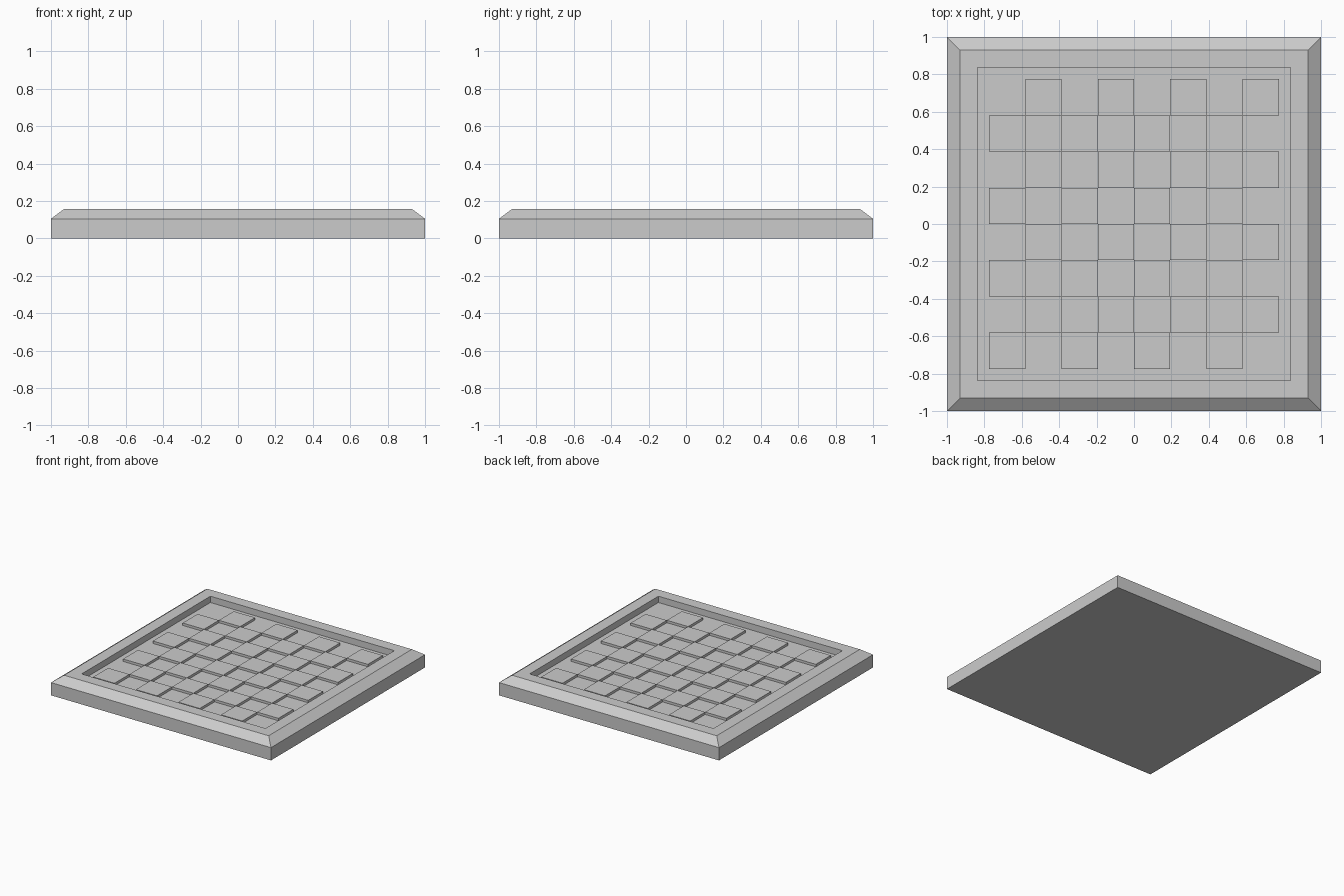
import bpy, bmesh

default = bpy.data.objects.get("Cube")
if default:
    bpy.data.objects.remove(default)

FLOOR, RIM_TOP, TILE_TOP = 0.105, 0.157, 0.125
STEP = 0.1935   # width of one board square

grey = bpy.data.materials.new("plain grey")
grey.use_nodes = True
colour = (0.6, 0.6, 0.6, 1)
grey.diffuse_color = colour
grey.node_tree.nodes["Principled BSDF"].inputs["Base Color"].default_value = colour


def finish(name, bm):
    bmesh.ops.recalc_face_normals(bm, faces=bm.faces)
    mesh = bpy.data.meshes.new(name)
    bm.to_mesh(mesh)
    bm.free()
    mesh.materials.append(grey)
    obj = bpy.data.objects.new(name, mesh)
    bpy.context.collection.objects.link(obj)
    return obj


def square_ring(bm, half, z):
    corners = ((-1, -1), (1, -1), (1, 1), (-1, 1))
    return [bm.verts.new((x * half, y * half, z)) for x, y in corners]


# Board body: square rings from the underside, over the sloped rim, to the sunk floor
bm = bmesh.new()
profile = [(1, 0), (1, FLOOR), (0.93, RIM_TOP), (0.836, RIM_TOP), (0.836, FLOOR)]
rings = [square_ring(bm, half, z) for half, z in profile]
for lower, upper in zip(rings, rings[1:]):
    for i in range(4):
        j = (i + 1) % 4
        bm.faces.new((lower[i], lower[j], upper[j], upper[i]))
bm.faces.new(rings[0])
bm.faces.new(rings[-1])
finish("board_frame", bm)

# Raised tiles on alternating squares
for row in range(8):
    for col in range(8):
        if (row + col) % 2:
            continue
        bm = bmesh.new()
        bmesh.ops.create_cube(bm, size=1)
        bmesh.ops.scale(bm, vec=(STEP, STEP, TILE_TOP - FLOOR), verts=bm.verts)
        tile = finish(f"raised_tile_{row + 1}_{col + 1}", bm)
        tile.location = ((col - 3.5) * STEP, (row - 3.5) * STEP, (FLOOR + TILE_TOP) / 2)
